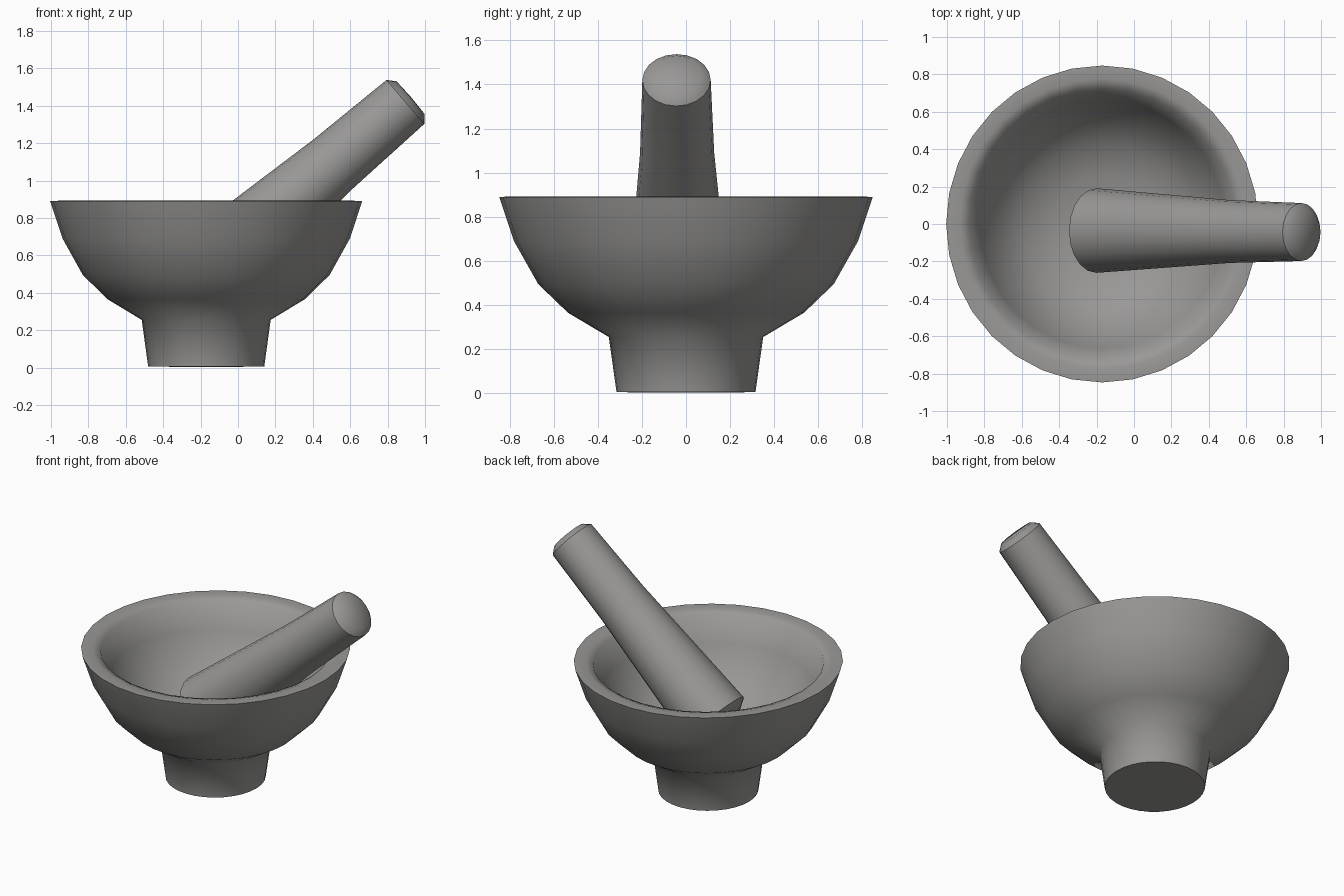
import bpy, bmesh, math
from mathutils import Vector, Matrix

if "Cube" in bpy.data.objects:
    bpy.data.objects.remove(bpy.data.objects["Cube"])

stone = bpy.data.materials.new("grey stone")
stone.diffuse_color = (0.32, 0.315, 0.305, 1)
stone.use_nodes = True
stone.node_tree.nodes["Principled BSDF"].inputs["Base Color"].default_value = stone.diffuse_color


def lathe(name, profile, sides, matrix, angle):
    """Revolve (radius, height) points about z; radius 0 closes to a pole."""
    bm = bmesh.new()
    rings = []
    for r, z in profile:
        if r == 0:
            rings.append([bm.verts.new((0, 0, z))])
        else:
            rings.append([bm.verts.new((r * math.cos(2 * math.pi * i / sides),
                                        r * math.sin(2 * math.pi * i / sides), z))
                          for i in range(sides)])
    for a, b in zip(rings, rings[1:]):
        for i in range(sides):
            j = (i + 1) % sides
            if len(a) == 1:
                bm.faces.new((a[0], b[j], b[i]))
            elif len(b) == 1:
                bm.faces.new((a[i], a[j], b[0]))
            else:
                bm.faces.new((a[i], a[j], b[j], b[i]))
    bmesh.ops.recalc_face_normals(bm, faces=bm.faces)
    mesh = bpy.data.meshes.new(name)
    bm.to_mesh(mesh)
    bm.free()
    mesh.materials.append(stone)
    ob = bpy.data.objects.new(name, mesh)
    bpy.context.collection.objects.link(ob)
    ob.matrix_world = matrix
    bpy.ops.object.select_all(action='DESELECT')
    ob.select_set(True)
    bpy.context.view_layer.objects.active = ob
    bpy.ops.object.shade_smooth_by_angle(angle=math.radians(angle))
    return ob


# Mortar, slightly oval: foot, outer wall, broad rounded lip, inner wall and floor
mortar_place = Matrix.Translation((-0.17, 0, 0)) @ Matrix.Diagonal((0.985, 1, 1, 1))
lathe("mortar_bowl",
      [(0, 0.003), (0.315, 0.005), (0.35, 0.255), (0.535, 0.365), (0.67, 0.495),
       (0.78, 0.69), (0.847, 0.89), (0.775, 0.893), (0.725, 0.875), (0.665, 0.71),
       (0.565, 0.54), (0.44, 0.425), (0.26, 0.35), (0, 0.33)],
      32, mortar_place, 58)

# Pestle, leaning to the right with its wide end on the bowl floor
low, high = Vector((-0.20, -0.035, 0.48)), Vector((0.895, -0.043, 1.42))
axis = high - low
length = axis.length
lean = Matrix.Translation(low) @ axis.to_track_quat('Z', 'Y').to_matrix().to_4x4()
lathe("pestle",
      [(0, -0.045), (0.165, -0.04), (0.226, 0), (0.168, length * 0.65),
       (0.155, length), (0.115, length + 0.036), (0, length + 0.04)],
      20, lean, 45)
